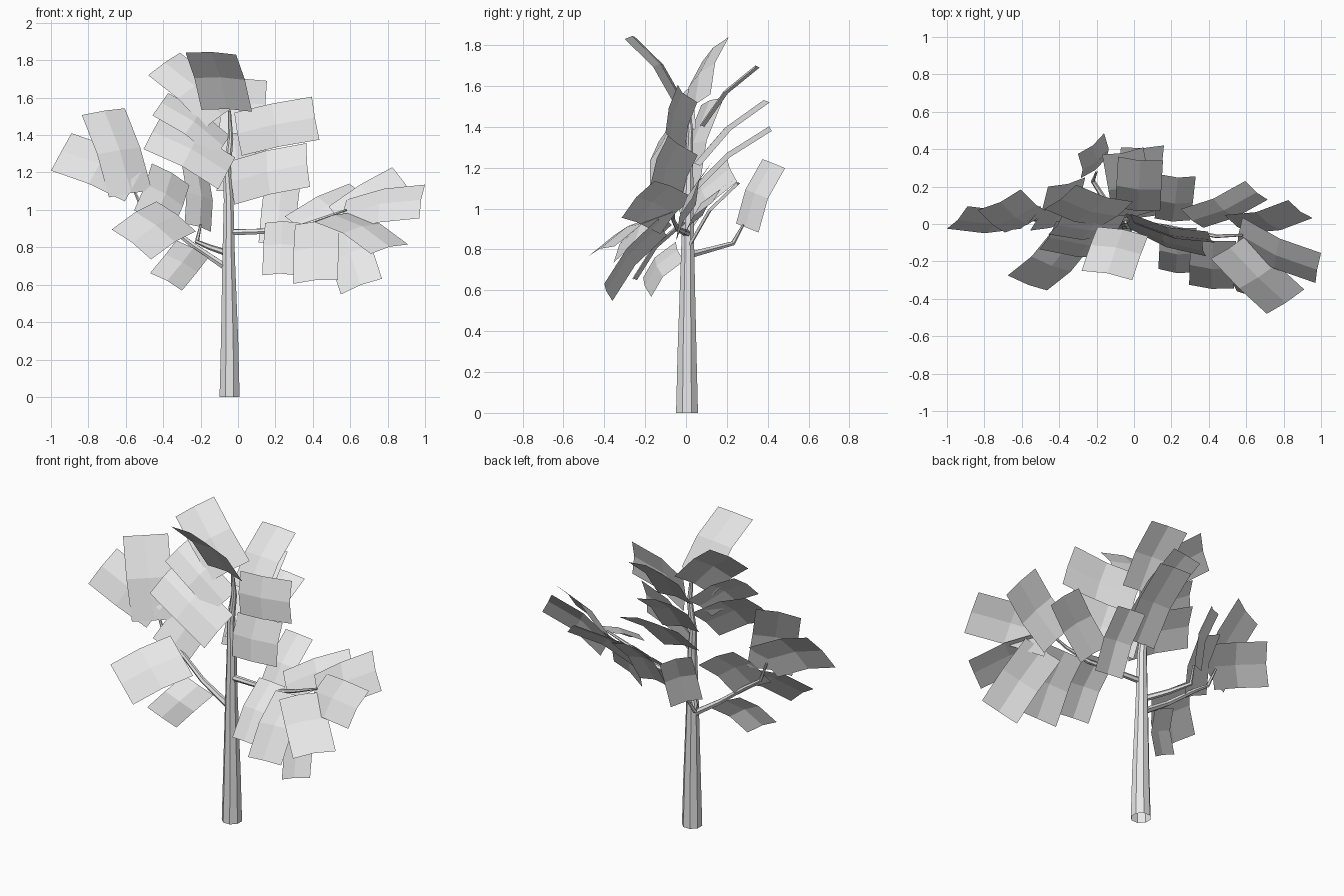
import bpy
import bmesh
from mathutils import Vector
from math import cos, sin, tau

if "Cube" in bpy.data.objects:
    bpy.data.objects.remove(bpy.data.objects["Cube"], do_unlink=True)

grey = bpy.data.materials.new("light_grey")
grey.use_nodes = True
grey.diffuse_color = (0.8, 0.8, 0.8, 1)
grey.node_tree.nodes["Principled BSDF"].inputs["Base Color"].default_value = (0.8, 0.8, 0.8, 1)


def finish(bm, name):
    mesh = bpy.data.meshes.new(name)
    bm.to_mesh(mesh)
    bm.free()
    mesh.materials.append(grey)
    obj = bpy.data.objects.new(name, mesh)
    bpy.context.collection.objects.link(obj)
    return obj


def tapered_limb(name, path, radii, sides=8):
    """Sweep a shrinking polygon along a path, open at the root and closed at the tip."""
    bm = bmesh.new()
    points = [Vector(p) for p in path]
    start = Vector((0, 0, 1)).rotation_difference(points[1] - points[0])
    axis = start @ Vector((0, 0, 1))
    rings = []
    for i, (point, radius) in enumerate(zip(points, radii)):
        ahead = points[min(i + 1, len(points) - 1)]
        behind = points[max(i - 1, 0)]
        turn = axis.rotation_difference(ahead - behind) @ start
        ring = []
        for k in range(sides):
            angle = tau * (k + 0.5) / sides
            offset = turn @ Vector((cos(angle), sin(angle), 0))
            ring.append(bm.verts.new(point + offset * radius))
        rings.append(ring)
    for low, high in zip(rings, rings[1:]):
        for k in range(sides):
            n = (k + 1) % sides
            bm.faces.new((low[k], low[n], high[n], high[k]))
    bm.faces.new(rings[-1])
    return finish(bm, name)


def leaf_sheet(bm, base, tip, half_width, rows=2, columns=2):
    """Add one sheet from base to tip, arched towards its upper side."""
    base, tip, side = Vector(base), Vector(tip), Vector(half_width)
    normal = (tip - base).cross(side).normalized()
    if normal.z < 0:
        normal.negate()
    grid = []
    for r in range(rows + 1):
        u = r / rows
        row = []
        for c in range(columns + 1):
            v = 2 * c / columns - 1
            lift = 0.11 * u * (1 - u) + 0.015 * (1 - abs(v))
            row.append(bm.verts.new(base.lerp(tip, u) + side * v + normal * lift))
        grid.append(row)
    for low, high in zip(grid, grid[1:]):
        for c in range(columns):
            face = bm.faces.new((low[c], low[c + 1], high[c + 1], high[c]))
            face.normal_update()
            if face.normal.dot(normal) < 0:
                face.normal_flip()


def foliage(name, sheets):
    bm = bmesh.new()
    for base, tip, half_width in sheets:
        leaf_sheet(bm, base, tip, half_width)
    return finish(bm, name)


# Trunk and branches
tapered_limb("trunk",
             [(-.045, .005, 0), (-.045, .005, .3), (-.05, .008, .75),
              (-.05, .01, 1.05), (-.06, .015, 1.2), (-.04, .02, 1.38), (-.045, .01, 1.53)],
             [.058, .05, .036, .028, .022, .016, .008])
tapered_limb("left_branch",
             [(-.04, .005, .88), (.12, -.01, .885), (.3, -.04, .9), (.44, -.065, .95), (.58, -.06, 1.0)],
             [.018, .016, .013, .01, .006], 6)
tapered_limb("right_branch",
             [(-.06, .01, .69), (-.24, .0, .81), (-.42, .02, .95), (-.52, .02, 1.02), (-.57, .03, 1.14)],
             [.02, .016, .013, .01, .006], 6)
tapered_limb("back_branch",
             [(-.06, .01, .77), (-.15, .12, .8), (-.22, .23, .83), (-.2, .28, .92)],
             [.018, .015, .012, .006], 6)

# Sheets around the top of the trunk
foliage("crown_foliage", [
    ((-.06, -.04, 1.53), (-.145, -.275, 1.835), (.135, -.025, -.005)),
    ((-.09, .055, 1.5), (-.395, .145, 1.78), (.085, .065, .06)),
    ((.02, .08, 1.4), (.035, .35, 1.69), (.12, -.01, 0)),
    ((0, .05, 1.21), (-.06, .39, 1.52), (.11, .02, 0)),
    ((0, .04, 1.09), (.045, .415, 1.39), (.115, .005, -.01)),
])

# Sheets reaching sideways from the middle of the trunk
foliage("middle_foliage", [
    ((0, .025, 1.405), (.415, -.07, 1.49), (-.02, .03, .115)),
    ((-.03, .015, 1.145), (.375, -.13, 1.24), (-.01, .042, .117)),
    ((-.085, -.01, 1.335), (-.415, .005, 1.565), (.042, .06, .06)),
    ((-.06, -.1, 1.195), (-.46, -.06, 1.41), (.045, .075, .085)),
    ((-.36, .225, 1.19), (-.455, -.01, .94), (.1, .025, -.058)),
])

# Sheets hanging from and spreading off the left branch
foliage("left_branch_foliage", [
    ((.24, -.01, .93), (.225, -.25, .65), (.095, -.01, 0)),
    ((.205, .025, .82), (.235, .26, 1.12), (.095, -.005, -.005)),
    ((.425, -.08, .93), (.415, -.335, .615), (.12, -.01, .01)),
    ((.565, -.115, .91), (.66, -.38, .59), (.11, -.02, .042)),
    ((.31, .03, .91), (.655, .18, 1.085), (.06, -.05, -.055)),
    ((.55, 0, .93), (.89, .08, 1.14), (.065, -.048, -.088)),
    ((.565, -.045, .965), (.985, -.235, 1.045), (.015, .08, .09)),
    ((.51, -.12, .96), (.81, -.415, .79), (.1, .065, .025)),
])

# Sheets on the right and back branches
foliage("right_branch_foliage", [
    ((-.55, .035, 1.145), (-.945, .035, 1.31), (.055, .06, .1)),
    ((-.575, .01, 1.085), (-.72, .13, 1.525), (.115, .055, .018)),
    ((-.33, -.075, .965), (-.57, -.315, .815), (.105, -.04, -.08)),
    ((-.245, -.03, .79), (-.385, -.19, .615), (.085, .02, -.047)),
])
foliage("back_branch_foliage", [
    ((-.215, .3, .905), (-.23, .43, 1.22), (.07, .055, -.022)),
])
